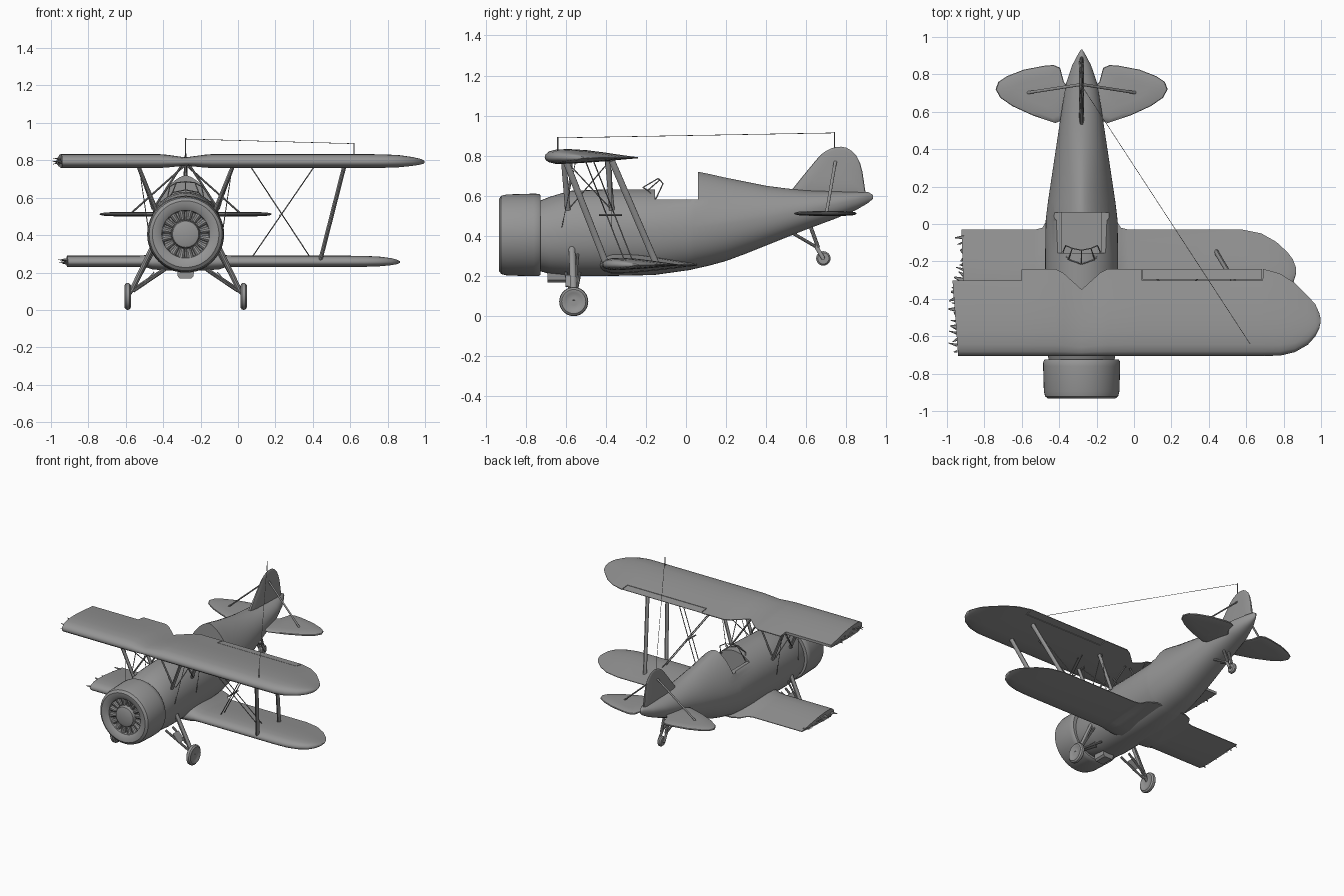
import bpy, bmesh, math, random
from mathutils import Vector

if "Cube" in bpy.data.objects:
    bpy.data.objects.remove(bpy.data.objects["Cube"])

random.seed(4)
CX = -0.28          # fuselage centre line
CZ = 0.405          # engine axis height
paint = bpy.data.materials.new("dark_grey_paint")
paint.diffuse_color = (.30, .30, .30, 1)
paint.use_nodes = True
paint.node_tree.nodes["Principled BSDF"].inputs["Base Color"].default_value = paint.diffuse_color


def smooth(ob, angle):
    bpy.ops.object.select_all(action='DESELECT')
    bpy.context.view_layer.objects.active = ob
    ob.select_set(True)
    bpy.ops.object.shade_smooth_by_angle(angle=math.radians(angle))


def finish(name, bm, angle=35):
    bmesh.ops.recalc_face_normals(bm, faces=bm.faces)
    me = bpy.data.meshes.new(name)
    bm.to_mesh(me)
    bm.free()
    me.materials.append(paint)
    ob = bpy.data.objects.new(name, me)
    bpy.context.collection.objects.link(ob)
    smooth(ob, angle)
    return ob


def skin(bm, rings, closed=False):
    vs = [[bm.verts.new(p) for p in r] for r in rings]
    for a, b in list(zip(vs, vs[1:])) + ([(vs[-1], vs[0])] if closed else []):
        for i in range(len(a)):
            j = (i + 1) % len(a)
            bm.faces.new((a[i], a[j], b[j], b[i]))
    if not closed:
        bm.faces.new(vs[0])
        bm.faces.new(vs[-1])


def loft(name, rings, angle=35, closed=False):
    bm = bmesh.new()
    skin(bm, rings, closed)
    return finish(name, bm, angle)


def turn(name, prof, place, n=48, closed=False):
    """Profile of (radius, along) turned about an axis given by place(u, v, along)."""
    return loft(name, [[place(r * math.cos(2 * math.pi * k / n), r * math.sin(2 * math.pi * k / n), t)
                        for k in range(n)] for r, t in prof], 35, closed)


def add_rod(bm, a, b, r=0.01, chord=1.0, r2=None, n=10):
    """Straight strut, stretched by chord along y."""
    a, b = Vector(a), Vector(b)
    d = (b - a).normalized()
    v = Vector((0, 1, 0)) - d * d.y
    v = v.normalized() if v.length > 0.1 else d.orthogonal().normalized()
    u = d.cross(v)
    ring = lambda p, s: [p + u * s * math.cos(2 * math.pi * k / n) + v * s * chord * math.sin(2 * math.pi * k / n)
                         for k in range(n)]
    skin(bm, [ring(a, r), ring(b, r if r2 is None else r2)])


def rods(name, items):
    bm = bmesh.new()
    for it in items:
        add_rod(bm, *it)
    return finish(name, bm)


def both(dx, y, z, s):
    return (CX + s * dx, y, z)


def lens(name, outline, to3d, thick):
    """Thin tail surface with soft edges from a flat outline."""
    cx = sum(p[0] for p in outline) / len(outline)
    cy = sum(p[1] for p in outline) / len(outline)
    rings = [[to3d(cx + (x - cx) * s, cy + (y - cy) * s, h * thick / 2) for x, y in outline]
             for s, h in ((0.5, -1), (0.85, -.8), (0.98, -.4), (1, 0), (0.98, .4), (0.85, .8), (0.5, 1))]
    return loft(name, rings, 40)


# Fuselage: y, half width, top, bottom, widest height, top roundness
stations = [(-.73, .175, .575, .225, .40, 2), (-.68, .185, .595, .21, .40, 2), (-.58, .192, .625, .20, .41, 2),
            (-.4, .195, .632, .20, .42, 2), (-.16, .195, .632, .205, .43, 2), (.02, .192, .64, .23, .44, 2),
            (.04, .19, .724, .235, .44, 1.6), (.12, .18, .708, .253, .45, 1.6), (.2, .168, .69, .275, .46, 1.6),
            (.3, .153, .67, .312, .475, 1.7), (.4, .138, .65, .352, .49, 1.8), (.5, .123, .637, .392, .51, 1.9),
            (.6, .108, .627, .432, .53, 2), (.75, .084, .622, .488, .56, 2), (.85, .05, .62, .53, .58, 2),
            (.91, .018, .618, .565, .595, 2), (.932, .004, .605, .585, .595, 2)]


def body_ring(y, w, top, bot, mid, n, k=48):
    pts = []
    for i in range(k):
        c, s = math.cos(2 * math.pi * i / k), math.sin(2 * math.pi * i / k)
        e = 2 / n if s > 0 else 0.9
        h = (top - mid) if s > 0 else (mid - bot)
        pts.append((CX + math.copysign(abs(c) ** e, c) * w, y, mid + math.copysign(abs(s) ** e, s) * h))
    return pts


fuselage = loft("fuselage", [body_ring(*s) for s in stations], 40)

# Cockpit opening: shallow cut to the sill plus a well
for lo, hi in (((-.3, -.155, .582), (.3, .061, .9)), ((-.105, -.155, .42), (.105, .061, .9))):
    cut = loft("cockpit_cutter", [[(CX + x, y, z) for x, y in ((lo[0], lo[1]), (hi[0], lo[1]), (hi[0], hi[1]), (lo[0], hi[1]))]
                                  for z in (lo[2], hi[2])])
    cut.hide_render = True
    mod = fuselage.modifiers.new("cockpit", 'BOOLEAN')
    mod.operation, mod.solver, mod.object = 'DIFFERENCE', 'EXACT', cut
    bpy.context.view_layer.objects.active = fuselage
    bpy.ops.object.modifier_apply(modifier=mod.name)
    bpy.data.objects.remove(cut)
smooth(fuselage, 30)

# Windscreen frame
base = [(-.1, -.15, .585), (-.07, -.19, .628), (0, -.215, .642), (.07, -.19, .628), (.1, -.15, .585)]
crest = [(-.085, -.115, .66), (-.05, -.13, .68), (0, -.14, .686), (.05, -.13, .68), (.085, -.115, .66)]
base, crest = [[(x + CX, y, z) for x, y, z in r] for r in (base, crest)]
rods("windscreen_frame", [(a, b, .003) for a, b in zip(base, crest)] +
     [(r[i], r[i + 1], .003) for r in (base, crest) for i in range(4)])

# Engine cowl, engine face and hub
nose = lambda u, v, t: (CX + u, t, CZ + v)
turn("cowl", [(.122, -.89), (.128, -.917), (.15, -.932), (.178, -.934), (.195, -.922), (.202, -.895),
              (.206, -.76), (.205, -.735), (.198, -.725), (.17, -.725), (.15, -.75)], nose, closed=True)
turn("engine_plate", [(.15, -.885), (.15, -.87)], nose)
turn("engine_hub", [(.045, -.928), (.07, -.92), (.076, -.905), (.076, -.87)], nose)
rods("cooling_shutters", [(nose(.078 * math.cos(t), .078 * math.sin(t), -.893),
                           nose(.128 * math.cos(t), .128 * math.sin(t), -.893), .013, 1, .02)
                          for t in (2 * math.pi * (k + .5) / 16 for k in range(16))])
loft("oil_cooler", [[(CX + x * w, y, z) for x, y in ((-1, -.69), (1, -.69), (1, -.6), (-1, -.6))]
                    for w, z in ((.03, .168), (.042, .18), (.048, .24))])

# Wings: stations of x, leading y, trailing y, thickness factor, optional bay cut, optional slant
FOIL = [(0, 0), (.01, .4), (.05, .75), (.13, .97), (.27, 1), (.45, .88), (.65, .6), (.85, .28), (1, .06),
        (1, -.06), (.85, -.2), (.6, -.45), (.3, -.68), (.12, -.72), (.04, -.5), (.01, -.25)]
BAY = [(t, v) if t < 1 else (.867, .25 if v > 0 else -.185) for t, v in FOIL]


def wing(name, table, z, h):
    rings = []
    for x, a, b, f, *more in table:
        bay, slant = (more + [0, 0])[:2]
        rings.append([(x - slant * t, a + (b - a) * t, z + h * f * v) for t, v in (BAY if bay else FOIL)])
    return loft(name, rings, 50)


L, T = -.705, -.24
wing("upper_wing", [(-.94, L, T, 1, 1, .035), (-.602, L, T, 1, 1), (-.6, L, T, 1), (-.42, L, T, 1), (-.38, L, -.26, .92),
                    (-.28, L, -.35, .6), (-.18, L, -.26, .92), (-.14, L, T, 1), (.04, L, T, 1), (.042, L, T, 1, 1),
                    (.688, L, T, 1, 1), (.69, L, T, 1), (.78, -.704, -.265, .97), (.86, -.685, -.315, .88),
                    (.93, -.645, -.385, .65), (.97, -.6, -.43, .45), (.99, -.56, -.475, .28), (.998, -.525, -.505, .12)],
     .79, .043)
loft("aileron", [[(x, -.298, .8), (x, -.24, .793), (x, -.24, .79), (x, -.298, .783)] for x in (.046, .684)])
wing("lower_wing", [(-.91, -.42, -.03, 1, 0, .012), (-.53, -.42, -.03, 1), (-.49, -.42, -.02, 1.1), (-.46, -.425, .03, 1.5),
                    (-.4, -.43, .055, 1.7), (-.16, -.43, .055, 1.7), (-.10, -.425, .03, 1.5), (-.07, -.42, -.02, 1.1),
                    (-.03, -.42, -.03, 1), (.58, -.42, -.03, 1), (.68, -.415, -.05, .97), (.76, -.395, -.095, .85),
                    (.82, -.36, -.15, .62), (.85, -.32, -.19, .4), (.865, -.27, -.23, .15)], .255, .035)

# Torn left wing ends: splintered spars and skin
shards = []
for x0, ya, yb, z, reach in ((-.945, -.68, -.33, .795, .05), (-.91, -.39, -.07, .26, .055)):
    for k in range(12):
        y = ya + (yb - ya) * k / 11
        p = (x0, y, z + random.uniform(-.015, .015))
        q = (x0 - reach * random.uniform(.3, 1), y + random.uniform(-.02, .02), p[2] + random.uniform(-.01, .008))
        shards.append((p, q, .006, random.uniform(1, 3), .0015, 5))
rods("torn_wing_splinters", shards)

# Interplane struts, bracing wires and the spreader at the crossing
rods("interplane_struts", [((.57, -.6, .775), (.44, -.4, .265), .011, 1.5),
                           ((.57, -.37, .775), (.44, -.15, .265), .011, 1.5)])
rods("bracing_wires", [(a, b, .003) for dy in (-.02, .02)
                       for a, b in (((.41, -.48 + dy, .77), (.06, -.28 + dy, .26)),
                                    ((.065, -.48 + dy, .77), (.4, -.28 + dy, .26)))])
rods("wire_spreader", [((.225, -.435, .505), (.225, -.32, .505), .005)])

# Cabane struts between fuselage and upper wing
rods("cabane_struts", [it for s in (-1, 1) for it in (
    (both(.255, -.61, .775, s), both(.155, -.59, .53, s), .010, 1.4),
    (both(.255, -.39, .775, s), both(.165, -.37, .53, s), .010, 1.4),
    (both(.02, -.57, .775, s), both(.16, -.59, .56, s), .006),
    (both(.02, -.40, .775, s), both(.16, -.37, .56, s), .006),
    (both(.25, -.60, .775, s), both(.18, -.38, .54, s), .003),
    (both(.25, -.38, .775, s), both(.18, -.58, .54, s), .003),
    (both(.25, -.55, .775, s), both(.20, -.62, .44, s), .002),
    (both(.25, -.37, .775, s), both(.20, -.37, .43, s), .002))])

# Tail surfaces
tail = [(.09, .56), (.14, .54), (.26, .58), (.37, .63), (.435, .675), (.46, .72), (.445, .76), (.40, .79),
        (.31, .825), (.2, .846), (.15, .85), (.115, .835), (.095, .76), (.06, .72)]
for s, side in ((-1, "left"), (1, "right")):
    lens(side + "_tailplane", tail, lambda x, y, h, s=s: (CX + s * x, y, .512 + h), .024)
fin = [(.52, .62), (.58, .695), (.65, .78), (.675, .807), (.70, .825), (.725, .837), (.75, .844), (.775, .845), (.80, .84),
       (.825, .825), (.85, .8), (.868, .765), (.88, .72), (.895, .62), (.89, .58), (.56, .58)]
lens("fin", fin, lambda y, z, h: (CX + h * (.3 + (.845 - z) * 3.5), y, z), .03)
rods("tail_braces", [(both(.008, .745, .77, s), both(.30, .70, .51, s), .005, 1.6) for s in (-1, 1)])

# Aerial masts and wire
rods("aerial", [((CX, .74, .82), (CX, .74, .918), .003), ((.62, -.64, .82), (.62, -.64, .893), .003),
                ((CX, .74, .914), (.62, -.64, .889), .0015)])

# Main landing gear
tyre = [(.018, -.012), (.04, -.012), (.046, -.016), (.06, -.017), (.07, -.009), (.0725, 0),
        (.07, .009), (.06, .017), (.046, .016), (.04, .012), (.018, .012)]
for s, side in ((-1, "left"), (1, "right")):
    turn(side + "_wheel", tyre, lambda u, v, t, s=s: (CX + s * .31 + t, -.56 + u, .0725 + v), 36)
    rods(side + "_gear_leg", [
        (both(.285, -.56, .11, s), both(.17, -.57, .35, s), .014, 1.2),
        (both(.315, -.56, .0725, s), both(.28, -.56, .115, s), .012),
        (both(.28, -.57, .10, s), both(.11, -.60, .215, s), .008),
        (both(.28, -.55, .11, s), both(.12, -.53, .215, s), .008),
        (both(.265, -.55, .14, s), both(.17, -.54, .31, s), .006)])
    loft(side + "_gear_plate", [[both(dx, y, z, s) for dx, z in ((.22, .15), (.17, .205), (.166, .201), (.216, .146))]
                                for y in (-.6, -.535)])

# Tail wheel and fork
turn("tail_wheel", [(.012, -.014), (.028, -.014), (.036, -.006), (.036, .006), (.028, .014), (.012, .014)],
     lambda u, v, t: (CX + t, .685 + u, .288 + v), 24)
rods("tail_fork", [it for s in (-1, 1) for it in (
    (both(.022, .685, .288, s), both(.018, .65, .345, s), .008, 1.3),
    (both(.018, .65, .345, s), both(.03, .53, .415, s), .008),
    (both(.018, .66, .34, s), both(.02, .62, .45, s), .010))] + [((CX - .025, .685, .288), (CX + .025, .685, .288), .008)])
